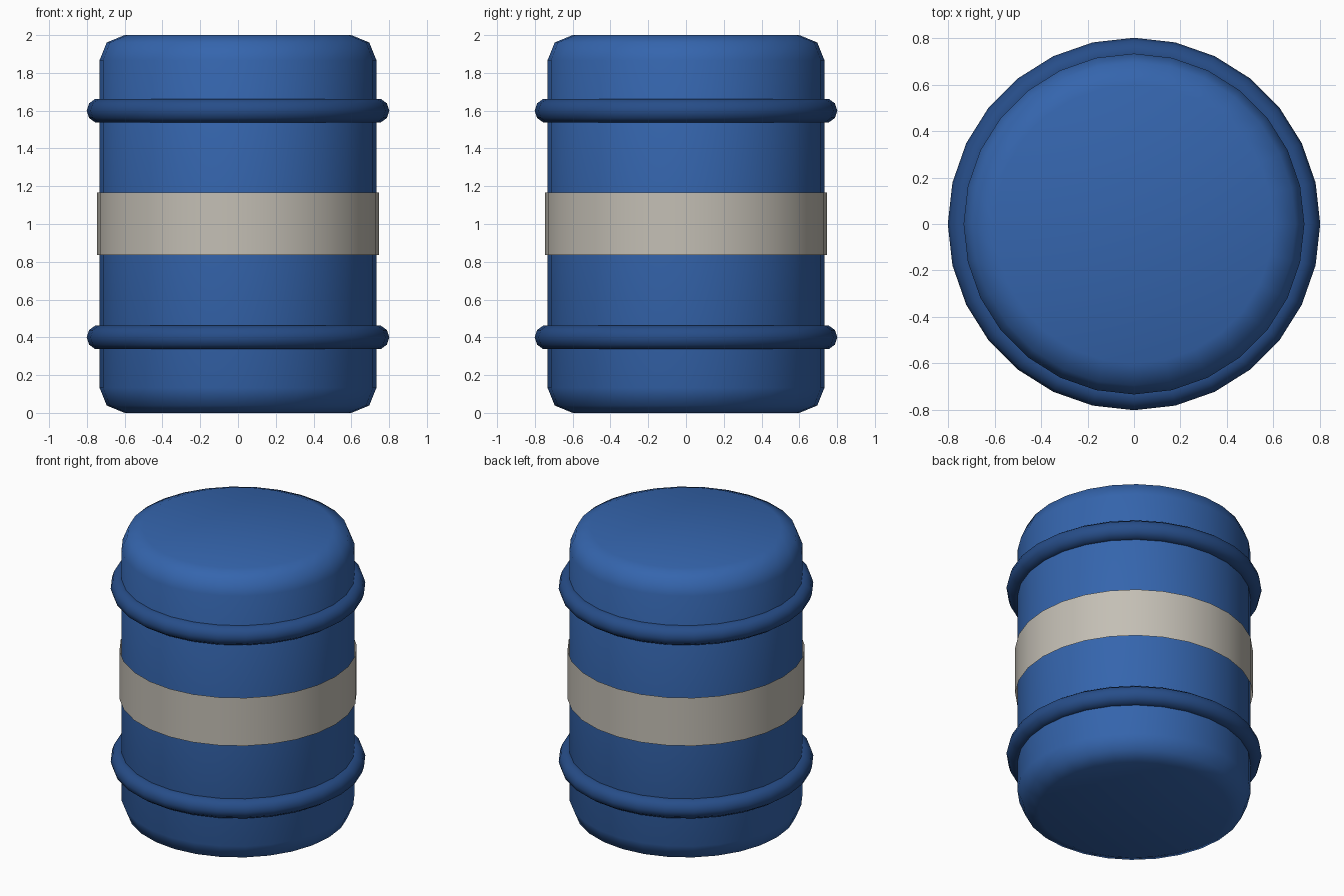
import bpy, bmesh
from math import sin, cos, tau

if "Cube" in bpy.data.objects:
    bpy.data.objects.remove(bpy.data.objects["Cube"])

SIDES = 28


def material(name, rgb):
    m = bpy.data.materials.new(name)
    m.diffuse_color = (*rgb, 1)
    m.use_nodes = True
    m.node_tree.nodes["Principled BSDF"].inputs["Base Color"].default_value = m.diffuse_color
    return m


BLUE = material("barrel_blue", (0.035, 0.13, 0.42))
DARK_BLUE = material("hoop_blue", (0.02, 0.075, 0.25))
CREAM = material("label_cream", (0.55, 0.52, 0.46))


def lathe(name, profile, mat, closed=False, capped=False):
    """Revolve an (r, z) profile, listed bottom to top on the outside."""
    bm = bmesh.new()
    rings = [[bm.verts.new((r * cos(tau * i / SIDES), r * sin(tau * i / SIDES), z))
              for i in range(SIDES)] for r, z in profile]
    pairs = list(zip(rings, rings[1:]))
    if closed:
        pairs.append((rings[-1], rings[0]))
    for a, b in pairs:
        for i in range(SIDES):
            j = (i + 1) % SIDES
            bm.faces.new((a[i], a[j], b[j], b[i]))
    if capped:
        bm.faces.new(rings[0][::-1])
        bm.faces.new(rings[-1])
    for f in bm.faces:
        f.smooth = True
    me = bpy.data.meshes.new(name)
    bm.to_mesh(me)
    bm.free()
    me.materials.append(mat)
    ob = bpy.data.objects.new(name, me)
    bpy.context.collection.objects.link(ob)
    return ob


# Drum with rounded rims
lower = [(0.6, 0), (0.695, 0.039), (0.733, 0.133)]
upper = [(r, 2 - z) for r, z in reversed(lower)]
lathe("barrel_body", lower + upper, BLUE, capped=True)

# Two rolling hoops
for name, z in (("lower_hoop", 0.4), ("upper_hoop", 1.6)):
    section = [(0.735 + 0.066 * cos(tau * k / 10), z + 0.066 * sin(tau * k / 10))
               for k in range(10)]
    lathe(name, section, DARK_BLUE, closed=True)

# Thin label band around the middle
lathe("label_band", [(0.746, 0.835), (0.746, 1.168)], CREAM)
